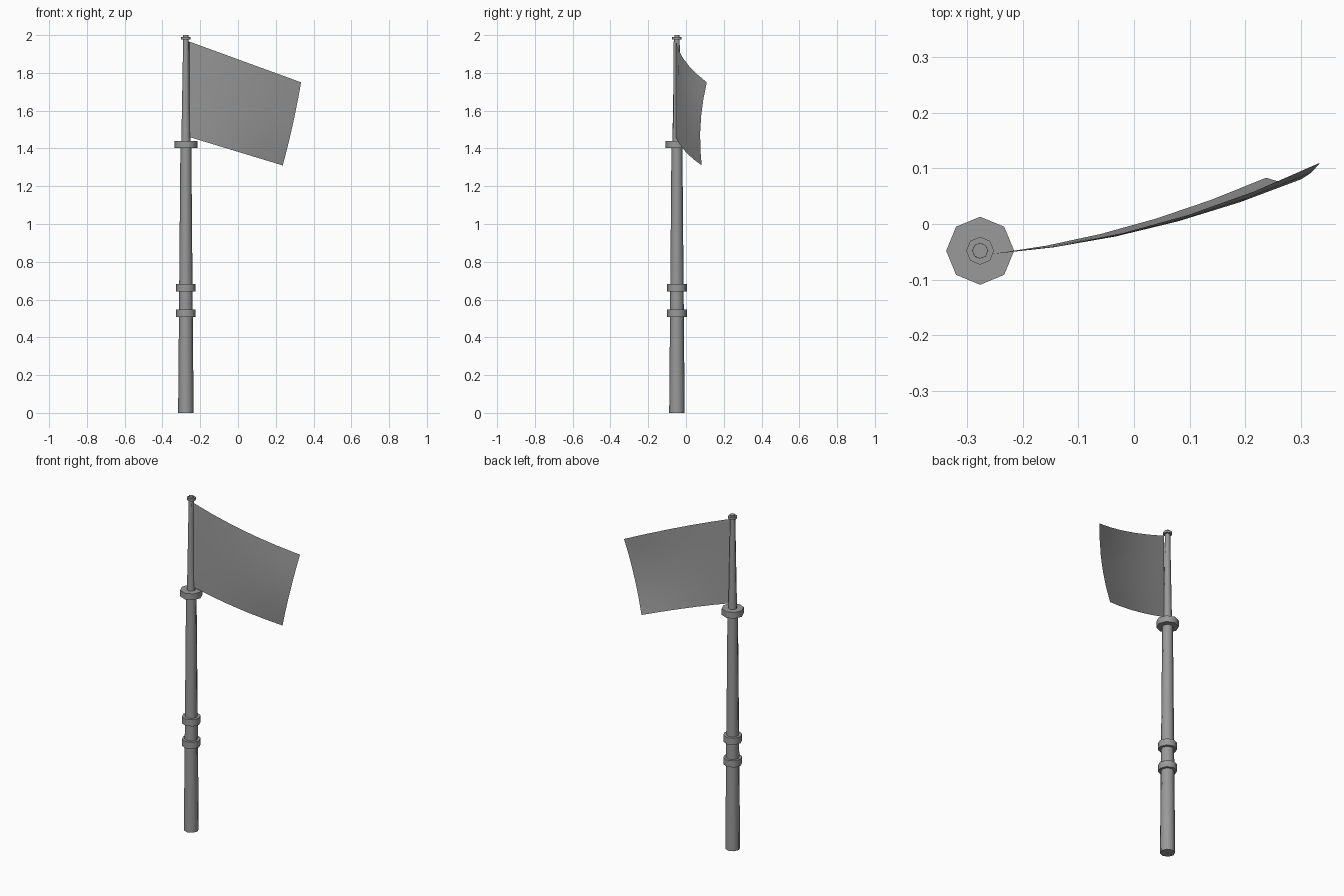
import bpy, bmesh, math

if "Cube" in bpy.data.objects:
    bpy.data.objects.remove(bpy.data.objects["Cube"])

CX, CY = -0.276, -0.048

# Dark grey for every part
grey = bpy.data.materials.new("dark_grey")
grey.diffuse_color = (0.32, 0.32, 0.32, 1)
grey.use_nodes = True
grey.node_tree.nodes["Principled BSDF"].inputs["Base Color"].default_value = grey.diffuse_color


def finish(name, bm, angle):
    me = bpy.data.meshes.new(name)
    bm.to_mesh(me)
    bm.free()
    me.materials.append(grey)
    ob = bpy.data.objects.new(name, me)
    bpy.context.collection.objects.link(ob)
    bpy.ops.object.select_all(action='DESELECT')
    bpy.context.view_layer.objects.active = ob
    ob.select_set(True)
    bpy.ops.object.shade_smooth_by_angle(angle=math.radians(angle))
    return ob


def turned(name, profile, sides=8):
    """Closed eight-sided turning from (radius, z) points."""
    bm = bmesh.new()
    rings = [[bm.verts.new((CX + r * math.cos(i * math.tau / sides),
                            CY + r * math.sin(i * math.tau / sides), z))
              for i in range(sides)] for r, z in profile]
    for a, b in zip(rings, rings[1:]):
        for i in range(sides):
            j = (i + 1) % sides
            bm.faces.new((a[i], a[j], b[j], b[i]))
    bm.faces.new(rings[0][::-1])
    bm.faces.new(rings[-1])
    return finish(name, bm, 50)


# Tapered poles, the upper one running through to the tip
turned("lower_pole", [(0.041, 0), (0.029, 1.41)])
turned("upper_pole", [(0.024, 1.43), (0.014, 2.0)])

# Collars around the pole and the small one near the tip
for name, r, z0, z1 in (("lower_ring", 0.052, 0.507, 0.547),
                        ("upper_ring", 0.052, 0.642, 0.682),
                        ("top_collar", 0.061, 1.403, 1.44),
                        ("tip_ring", 0.025, 1.978, 1.991)):
    turned(name, [(r, z0), (r, z1)])

# Flag: (free edge x, linear y, quadratic y, hoist z, free edge z) at bottom, middle, top
rows = [(0.237, 0.060, 0.077, 1.46, 1.31),
        (0.291, 0.043, 0.088, 1.7125, 1.53),
        (0.334, 0.047, 0.117, 1.965, 1.75)]
NU, NV = 5, 5


def blend(v):
    w = (2 * (v - 0.5) * (v - 1), 4 * v * (1 - v), 2 * v * (v - 0.5))
    return [sum(k * row[i] for k, row in zip(w, rows)) for i in range(5)]


bm = bmesh.new()
grid = []
for j in range(NV + 1):
    ex, a, b, z0, z1 = blend(j / NV)
    # the first vertex tucks against the front of the pole
    row = [bm.verts.new((-0.262, -0.065, z0))]
    for i in range(NU + 1):
        u = i / NU
        row.append(bm.verts.new((-0.256 + (ex + 0.256) * u,
                                 -0.054 + a * u + b * u * u,
                                 z0 + (z1 - z0) * u)))
    grid.append(row)
for r0, r1 in zip(grid, grid[1:]):
    for i in range(NU + 1):
        bm.faces.new((r0[i], r0[i + 1], r1[i + 1], r1[i]))
finish("flag", bm, 40)
